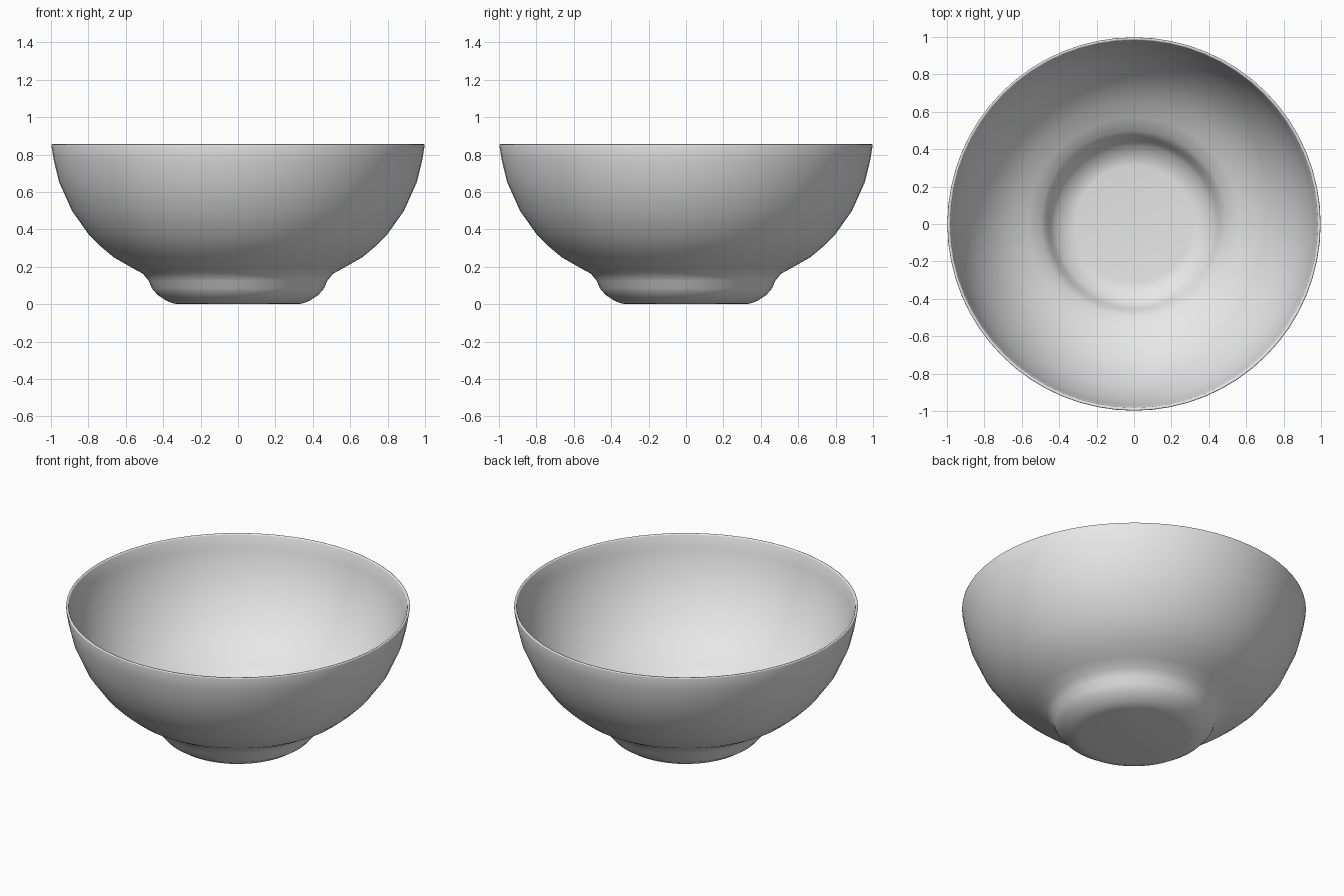
import bpy, bmesh, math
from mathutils import Vector

if "Cube" in bpy.data.objects:
    bpy.data.objects.remove(bpy.data.objects["Cube"])

SEGMENTS = 64
WALL = 0.016

# Outer profile (radius, height) from foot to rim
outer = [Vector(p) for p in [
    (0.315, 0.0), (0.345, 0.004), (0.385, 0.02), (0.43, 0.05), (0.46, 0.085),
    (0.477, 0.125), (0.508, 0.163), (0.575, 0.2), (0.663, 0.25), (0.735, 0.31),
    (0.797, 0.372), (0.888, 0.5), (0.957, 0.655), (0.985, 0.77), (0.998, 0.848)]]

# Inner profile: the outer one moved inwards by the wall thickness
inner = []
for i, p in enumerate(outer):
    a = outer[max(i - 1, 0)]
    b = outer[min(i + 1, len(outer) - 1)]
    t = (b - a).normalized()
    inner.append(p + Vector((-t.y, t.x)) * WALL)
inner[0] = Vector((0.312, WALL))
inner[-1] = Vector((0.982, 0.848))

# Narrow rounded rim joins both walls
rim = [Vector((0.997, 0.854)), Vector((0.992, 0.856)), Vector((0.985, 0.854))]
profile = outer + rim + inner[::-1]

# Revolve the profile
bm = bmesh.new()
rings = []
for p in profile:
    rings.append([bm.verts.new((p.x * math.cos(a), p.x * math.sin(a), p.y))
                  for a in (2 * math.pi * k / SEGMENTS for k in range(SEGMENTS))])
for lo, hi in zip(rings, rings[1:]):
    for k in range(SEGMENTS):
        n = (k + 1) % SEGMENTS
        bm.faces.new((lo[k], lo[n], hi[n], hi[k]))

# Flat underside and flat floor
bm.faces.new(rings[0][::-1])
bm.faces.new(rings[-1])
bmesh.ops.recalc_face_normals(bm, faces=bm.faces)
for f in bm.faces:
    f.smooth = True

mesh = bpy.data.meshes.new("bowl")
bm.to_mesh(mesh)
bm.free()
bowl = bpy.data.objects.new("bowl", mesh)
bpy.context.collection.objects.link(bowl)

# Single light grey colour
grey = bpy.data.materials.new("light grey")
grey.diffuse_color = (0.8, 0.8, 0.8, 1)
grey.use_nodes = True
grey.node_tree.nodes["Principled BSDF"].inputs["Base Color"].default_value = grey.diffuse_color
mesh.materials.append(grey)
